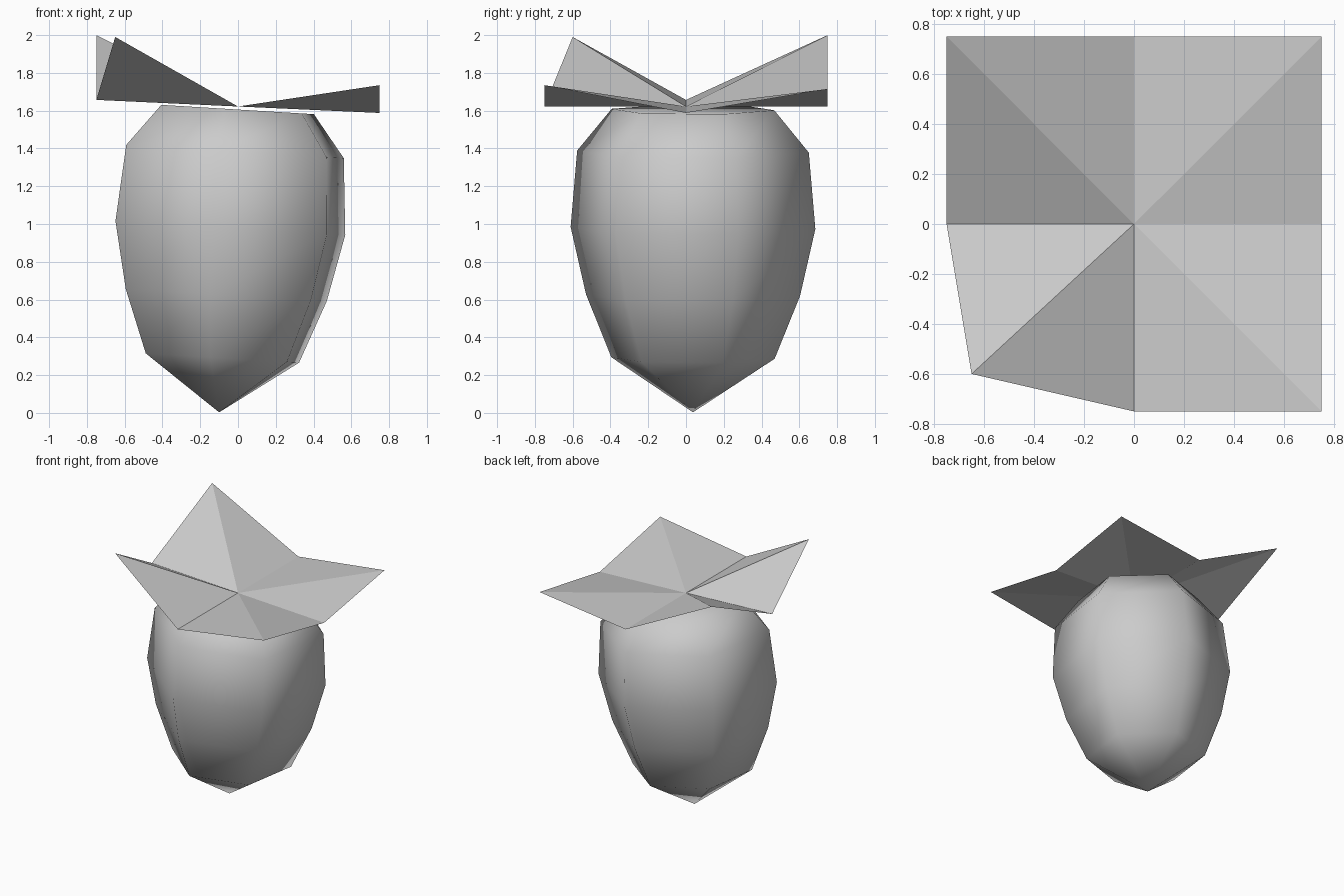
import bpy, bmesh
from math import radians, cos, sin, pi, atan
from mathutils import Matrix

if "Cube" in bpy.data.objects:
    bpy.data.objects.remove(bpy.data.objects["Cube"], do_unlink=True)

# Single plain colour
grey = bpy.data.materials.new("light_grey")
grey.use_nodes = True
colour = (0.6, 0.6, 0.6, 1)
grey.diffuse_color = colour
bsdf = next(n for n in grey.node_tree.nodes if n.type == 'BSDF_PRINCIPLED')
bsdf.inputs["Base Color"].default_value = colour


def make_object(name, bm, smooth):
    mesh = bpy.data.meshes.new(name)
    for face in bm.faces:
        face.smooth = smooth
    bm.to_mesh(mesh)
    bm.free()
    mesh.materials.append(grey)
    obj = bpy.data.objects.new(name, mesh)
    bpy.context.scene.collection.objects.link(obj)
    return obj


# Fruit body: six-sided lathe, pointed at the bottom, leaning slightly to +x
SIDES = 6
TURN = radians(21.5)
profile = [(0.437, 0.288), (0.573, 0.622), (0.655, 0.978), (0.62, 1.383), (0.435, 1.606)]
bm = bmesh.new()
tip = bm.verts.new((0, 0, 0))
rings = []
for radius, height in profile:
    angles = [TURN + 2 * pi * i / SIDES for i in range(SIDES)]
    rings.append([bm.verts.new((radius * cos(a), radius * sin(a), height)) for a in angles])
for i in range(SIDES):
    j = (i + 1) % SIDES
    bm.faces.new((tip, rings[0][j], rings[0][i]))
    for low, high in zip(rings, rings[1:]):
        bm.faces.new((low[i], low[j], high[j], high[i]))
bm.faces.new(rings[-1])
lean = Matrix.Rotation(atan(0.061), 4, 'Y')
bm.transform(Matrix.Translation((-0.1, 0.037, 0.003)) @ lean)
make_object("fruit_body", bm, True)

# Leaf crown: a folded square sheet with four raised corners
rim = [(0.75, 0, 1.588), (0.75, 0.75, 1.715), (0, 0.75, 1.622), (-0.75, 0.75, 2.0),
       (-0.75, 0, 1.657), (-0.65, -0.6, 1.99), (0, -0.75, 1.622), (0.75, -0.75, 1.735)]
bm = bmesh.new()
centre = bm.verts.new((0, 0, 1.622))
points = [bm.verts.new(p) for p in rim]
for a, b in zip(points, points[1:] + points[:1]):
    bm.faces.new((centre, a, b))
make_object("leaf_crown", bm, False)
